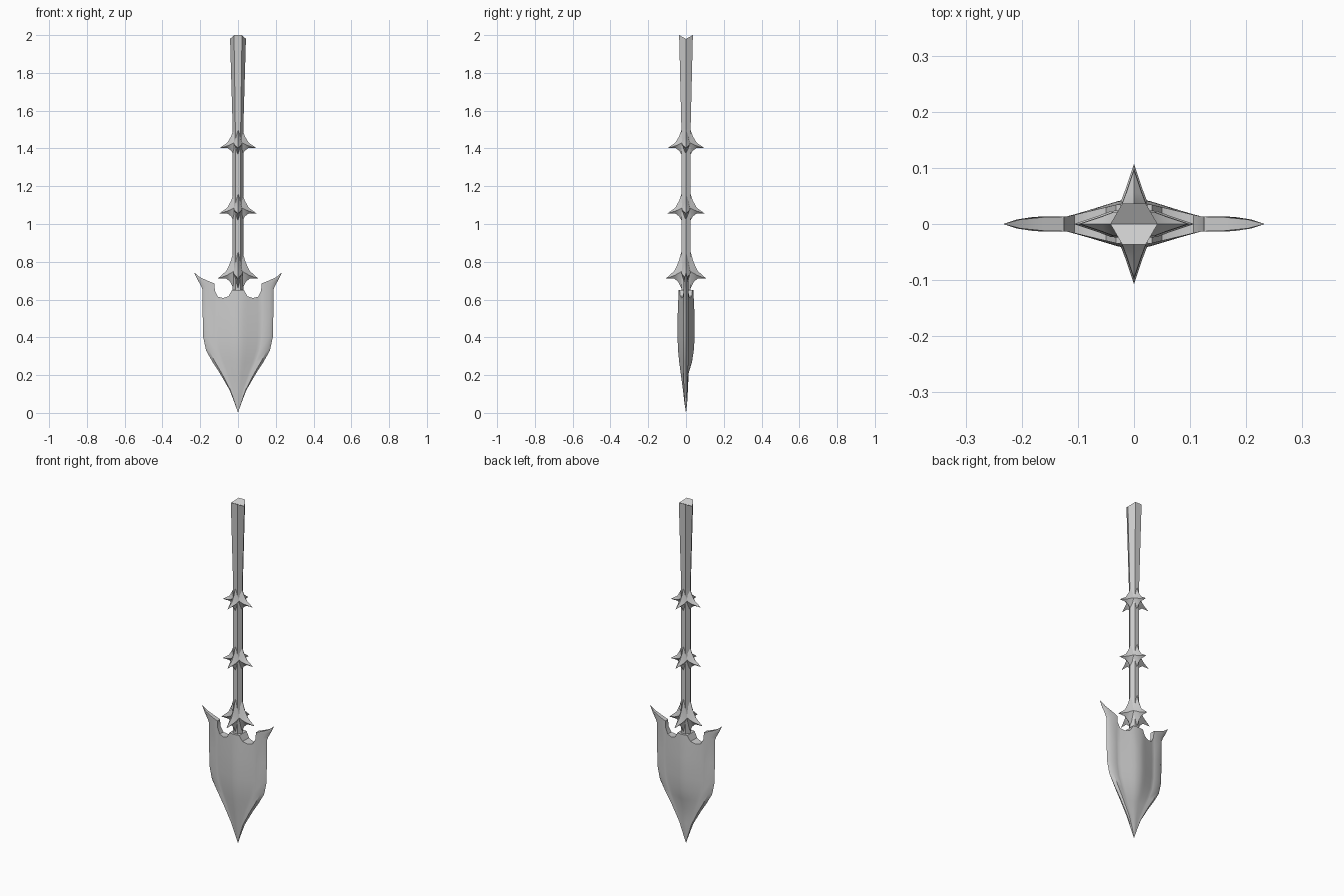
import bpy, bmesh, math
from mathutils import Matrix, Vector

if "Cube" in bpy.data.objects:
    bpy.data.objects.remove(bpy.data.objects["Cube"])


def finish(bm, name, angle=None):
    bmesh.ops.remove_doubles(bm, verts=bm.verts, dist=0.0004)
    bmesh.ops.recalc_face_normals(bm, faces=bm.faces)
    me = bpy.data.meshes.new(name)
    bm.to_mesh(me)
    bm.free()
    ob = bpy.data.objects.new(name, me)
    bpy.context.collection.objects.link(ob)
    if angle:
        bpy.ops.object.select_all(action='DESELECT')
        ob.select_set(True)
        bpy.context.view_layer.objects.active = ob
        bpy.ops.object.shade_smooth_by_angle(angle=math.radians(angle))
    return ob


def poly(bm, pts):
    # face from points, skipping coincident ones
    out = []
    for p in map(Vector, pts):
        if all((p - q).length > 0.0004 for q in out):
            out.append(p)
    if len(out) > 2:
        bm.faces.new([bm.verts.new(p) for p in out])


def loft(bm, rings):
    for a, b in zip(rings, rings[1:]):
        n = len(a)
        for i in range(n):
            j = (i + 1) % n
            poly(bm, (a[i], a[j], b[j], b[i]))


# hexagonal shaft flaring to a V-notched end
def hexring(r, z, dip=0):
    return [(r * math.cos(i * math.pi / 3), r * math.sin(i * math.pi / 3),
             z - (dip if i % 3 == 0 else 0)) for i in range(6)]


bm = bmesh.new()
rings = [hexring(.028, .6), hexring(.028, 1.5), hexring(.042, 2.0, .02)]
loft(bm, rings)
poly(bm, rings[0])
t = rings[-1]
poly(bm, (t[0], t[1], t[2], t[3]))
poly(bm, (t[3], t[4], t[5], t[0]))
finish(bm, "shaft")


# barbed collars: four hooked diamond-section spikes each
def barb_collar(name, z, h, r):
    st = [(.02, .0, .02, .022, -.08, .022, -.145),
          (.036, -.045, .037, .021, -.088, .036, -.122),
          (.056, -.079, .055, .014, -.096, .055, -.108),
          (.097, -.108, .097, 0, -.108, .097, -.108)]
    bm = bmesh.new()
    for k in range(4):
        m = Matrix.Rotation(k * math.pi / 2, 3, 'Z')
        rings = []
        for a, za, b, w, zb, c, zc in st:
            pts = [(a, 0, za), (b, w, zb), (c, 0, zc), (b, -w, zb)]
            rings.append([m @ Vector((x * r, y * r, z + q * h)) for x, y, q in pts])
        loft(bm, rings)
        poly(bm, rings[0])
    finish(bm, name, 35)


barb_collar("upper_barbs", 1.51, 1.0, 1.0)
barb_collar("middle_barbs", 1.17, 1.06, 1.02)
barb_collar("lower_barbs", .86, 1.38, 1.11)

# blade stations: z, half width, front depth, back depth
stations = [(0, 0, 0, 0), (.05, .017, .008, .006), (.12, .044, .016, .01),
            (.21, .096, .028, .014), (.27, .135, .036, .032), (.33, .169, .042, .041),
            (.4, .184, .045, .046), (.52, .187, .044, .045)]
# notched top edge and the two horn sections above it (x, z)
top = [(0, .65), (.032, .65), (.05, .618), (.08, .608), (.106, .615),
       (.122, .645), (.125, .685), (.17, .665), (.187, .65)]
horn = [[(.162, .70), (.183, .69), (.196, .673)],
        [(.202, .718), (.209, .71), (.214, .705)],
        [(.233, .745)] * 3]
fracs = [0, .16, .27, .43, .56, .64, .68, .9, 1]


def depth(x, d):
    rim = min(.013, d * .7)
    return rim + (d - rim) * max(0, 1 - (max(0, abs(x) - .012)) / .108)


bm = bmesh.new()
for sx in (1, -1):
    faces = {}
    for sy in (-1, 1):
        rows = []
        for z, w, df, db in stations:
            d = df if sy < 0 else db
            rows.append([(sx * f * w, 0 if f == 1 else sy * depth(f * .187, d), z)
                         for f in fracs])
        rows.append([(sx * x, 0 if i == 8 else sy * depth(x, .039), z)
                     for i, (x, z) in enumerate(top)])
        hrows = [rows[-1][6:]]
        for row, d in zip(horn, (.012, .008, 0)):
            hrows.append([(sx * x, 0 if i == 2 else sy * d, z)
                          for i, (x, z) in enumerate(row)])
        for grid in (rows, hrows):
            for a, b in zip(grid, grid[1:]):
                for i in range(len(a) - 1):
                    poly(bm, (a[i], a[i + 1], b[i + 1], b[i]))
        faces[sy] = rows[-1][:7] + [r[0] for r in hrows[1:]]
    # wall along the notch and inner horn edge
    f, b = faces[-1], faces[1]
    for i in range(len(f) - 1):
        poly(bm, (f[i], f[i + 1], b[i + 1], b[i]))
finish(bm, "blade", 40)
